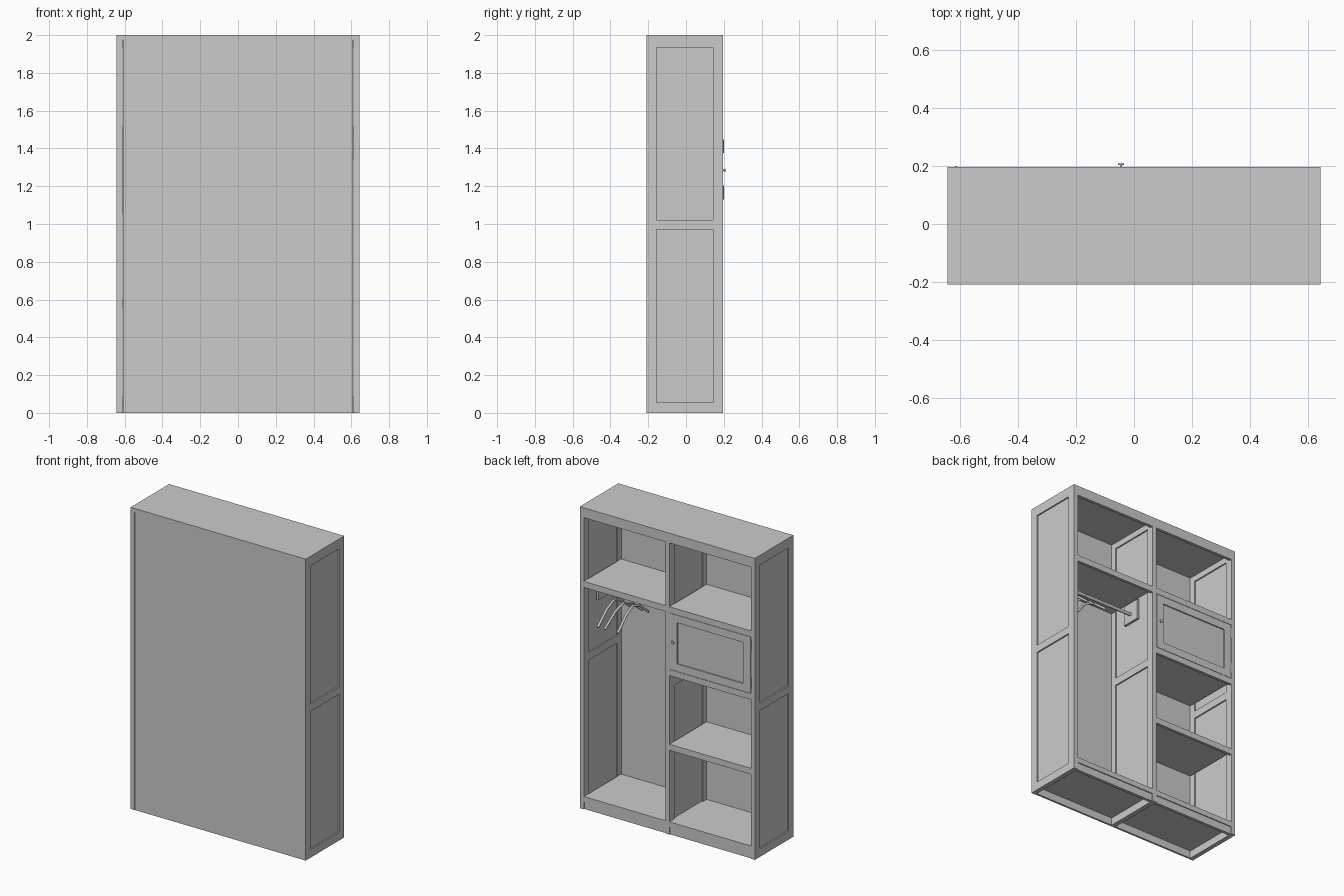
import bpy, math
from mathutils import Vector

if "Cube" in bpy.data.objects:
    bpy.data.objects.remove(bpy.data.objects["Cube"])

YB, YF = -0.208, 0.196      # back and open-front planes
W, T = 0.6425, 0.03         # half width, board thickness


def box(name, x0, x1, y0, y1, z0, z1):
    bpy.ops.mesh.primitive_cube_add(size=1, location=((x0 + x1) / 2, (y0 + y1) / 2, (z0 + z1) / 2))
    o = bpy.context.object
    o.name = name
    o.scale = (x1 - x0, y1 - y0, z1 - z0)
    bpy.ops.object.transform_apply(location=False, rotation=False, scale=True)
    return o


def rod(name, a, b, r, sides=16):
    a, b = Vector(a), Vector(b)
    bpy.ops.mesh.primitive_cylinder_add(vertices=sides, radius=r, depth=(b - a).length, location=(a + b) / 2)
    o = bpy.context.object
    o.name = name
    o.rotation_euler = (b - a).to_track_quat('Z', 'Y').to_euler()
    bpy.ops.object.shade_smooth_by_angle()
    return o


def wire(name, pts, r):
    cu = bpy.data.curves.new(name, 'CURVE')
    cu.dimensions = '3D'
    cu.bevel_depth = r
    cu.bevel_resolution = 2
    cu.use_fill_caps = True
    s = cu.splines.new('POLY')
    s.points.add(len(pts) - 1)
    for p, q in zip(s.points, pts):
        p.co = (*q, 1)
    o = bpy.data.objects.new(name, cu)
    bpy.context.collection.objects.link(o)
    return o


# Upright framed panels: two stiles, three rails, recessed infill
def framed_upright(name, xc, y0):
    a, b = xc - T / 2, xc + T / 2
    box(name + "_back_stile", a, b, y0, -0.157, 0, 1.975)
    box(name + "_front_stile", a, b, 0.144, YF, 0, 1.975)
    for i, (z0, z1) in enumerate([(0, 0.055), (0.97, 1.02), (1.935, 1.975)]):
        box(f"{name}_rail_{i}", a, b, -0.157, 0.144, z0, z1)
    box(name + "_infill", a + 0.009, b - 0.009, -0.157, 0.144, 0.055, 1.935)


framed_upright("left_side", -W + T / 2, YB)
framed_upright("right_side", W - T / 2, YB)
framed_upright("divider", 0, -0.194)

# Top, back and plinth
IN = W - T
box("top_board", -W, W, YB, YF, 1.975, 2)
box("back_panel", -IN + 0.003, IN - 0.003, YB + 0.001, -0.194, 0, 1.99)
box("top_rail", -IN, IN, YF - 0.02, YF, 1.935, 1.975)
box("bottom_board", -IN, IN, -0.194, YF, 0.05, 0.085)
box("plinth", -IN, IN, YF - 0.026, YF - 0.006, 0, 0.05)


# Shelves with a deeper front lip
def shelf(name, x0, x1, top, lip):
    box(name, x0, x1, -0.194, YF - 0.018, top - 0.022, top)
    box(name + "_lip", x0, x1, YF - 0.018, YF, top - lip, top)


L, R = (-IN, -T / 2), (T / 2, IN)
shelf("hat_shelf_left", *L, 1.512, 0.04)
shelf("hat_shelf_right", *R, 1.512, 0.04)
shelf("locker_floor", *L, 1.095, 0.04)
shelf("lower_shelf", *L, 0.60, 0.04)

# Locker door with recessed panel
dx0, dx1, dz0, dz1 = -IN + 0.002, -T / 2 - 0.002, 1.097, 1.47
f, D = 0.055, YF - 0.02
box("door_stile_left", dx0, dx0 + f, D, YF, dz0, dz1)
box("door_stile_right", dx1 - f, dx1, D, YF, dz0, dz1)
box("door_rail_bottom", dx0 + f, dx1 - f, D, YF, dz0, dz0 + 0.05)
box("door_rail_top", dx0 + f, dx1 - f, D, YF, dz1 - 0.05, dz1)
box("door_infill", dx0 + f, dx1 - f, D + 0.004, YF - 0.008, dz0 + 0.05, dz1 - 0.05)

# Knob and hinges
rod("knob_stem", (-0.045, YF - 0.002, 1.285), (-0.045, 0.204, 1.285), 0.004)
rod("knob_head", (-0.045, 0.203, 1.285), (-0.045, 0.209, 1.285), 0.010)
for i, z in enumerate((1.13, 1.375)):
    rod(f"hinge_{i}", (-IN, YF, z), (-IN, YF, z + 0.073), 0.004, 12)

# Hanging rail and brackets
box("rail_bracket_inner", T / 2, T / 2 + 0.015, -0.06, 0.065, 1.34, 1.475)
box("rail_bracket_outer", IN - 0.015, IN, -0.06, 0.065, 1.34, 1.475)
rod("hanging_rail", (T / 2 + 0.01, 0, 1.395), (IN - 0.01, 0, 1.395), 0.011)

# Coat hangers: drooping arms and a hook over the rail
for i, (x, turn) in enumerate([(0.53, 0.05), (0.46, -0.06), (0.39, 0.08)]):
    c, s = math.cos(turn), math.sin(turn)
    arms = [(-0.18, 1.225), (-0.08, 1.305), (0, 1.335), (0.08, 1.305), (0.18, 1.225)]
    wire(f"hanger_arms_{i}", [(x - s * y, c * y, z) for y, z in arms], 0.008)
    hook = [(0, 1.335), (0, 1.365)]
    hook += [(0.014 * math.cos(a), 1.395 + 0.014 * math.sin(a))
             for a in [math.radians(-60 + 30 * k) for k in range(9)]]
    wire(f"hanger_hook_{i}", [(x - s * y, c * y, z) for y, z in hook], 0.0025)
